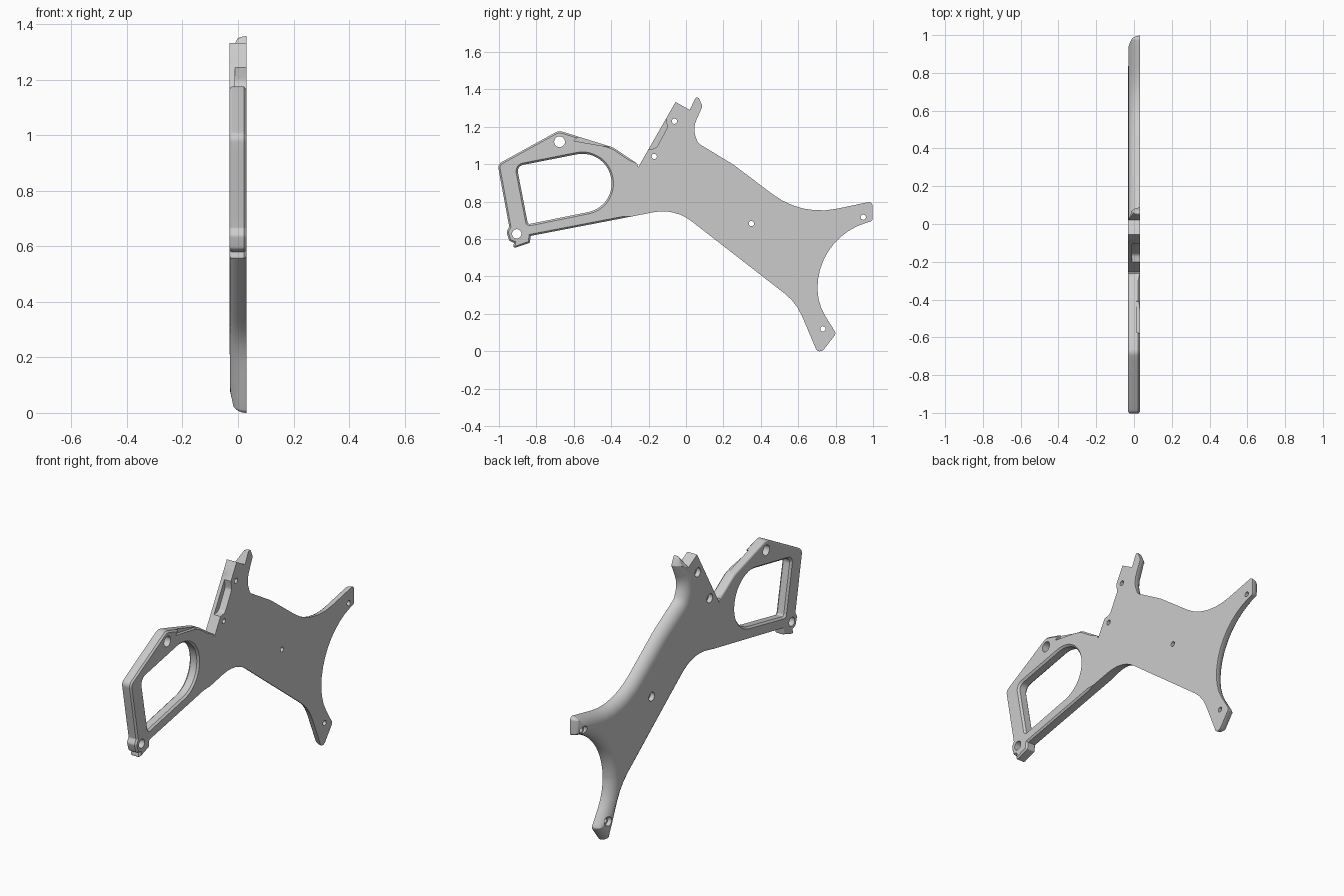
import bpy, bmesh, math
from mathutils import Vector

cube = bpy.data.objects.get("Cube")
if cube:
    bpy.data.objects.remove(cube)

HALF = 0.0305                      # half thickness of the plate

grey = bpy.data.materials.new("plain grey")
grey.use_nodes = True
grey.diffuse_color = (0.6, 0.6, 0.6, 1)
grey.node_tree.nodes["Principled BSDF"].inputs["Base Color"].default_value = grey.diffuse_color


def rounded(corners, step=0.04):
    """Closed outline with an arc at each (y, z, radius) corner and evenly split straights."""
    pts = []
    count = len(corners)
    for i, (y, z, r) in enumerate(corners):
        p = Vector((y, z))
        a = (p - Vector(corners[i - 1][:2])).normalized()
        b = (Vector(corners[(i + 1) % count][:2]) - p).normalized()
        turn = math.atan2(a.x * b.y - a.y * b.x, a.dot(b))
        if r == 0 or abs(turn) < 0.02:
            pts.append(p)
            continue
        side = 1 if turn > 0 else -1
        start = p - a * r * math.tan(abs(turn) / 2)
        centre = start + Vector((-a.y, a.x)) * r * side
        n = max(2, int(abs(turn) / 0.14))
        for k in range(n + 1):
            ang = turn * k / n
            v = start - centre
            c, s = math.cos(ang), math.sin(ang)
            pts.append(centre + Vector((v.x * c - v.y * s, v.x * s + v.y * c)))
    out = []
    for i, p in enumerate(pts):
        q = pts[(i + 1) % len(pts)]
        n = max(1, int((q - p).length / step))
        out += [p.lerp(q, k / n) for k in range(n)]
    return out


def inward(pts):
    """Mitred inward direction at each outline point."""
    dirs = []
    for i, p in enumerate(pts):
        a = (p - pts[i - 1]).normalized()
        b = (pts[(i + 1) % len(pts)] - p).normalized()
        m, n = Vector((-a.y, a.x)), Vector((-b.y, b.x))
        dirs.append((m + n) / max(0.4, 1 + m.dot(n)))
    return dirs


def edge_distance(p, pts):
    best = 9
    for i, a in enumerate(pts):
        d = a - pts[i - 1]
        t = min(1, max(0, (p - pts[i - 1]).dot(d) / d.length_squared))
        best = min(best, (pts[i - 1] + d * t - p).length)
    return best


def loft(name, rings):
    """Solid through rings of 3D points, capped at both ends."""
    bm = bmesh.new()
    loops = [[bm.verts.new(p) for p in ring] for ring in rings]
    for low, high in zip(loops, loops[1:]):
        for i in range(len(low)):
            bm.faces.new((low[i - 1], low[i], high[i], high[i - 1]))
    caps = [bm.faces.new(loops[0][::-1]), bm.faces.new(loops[-1])]
    bm.normal_update()
    bmesh.ops.triangulate(bm, faces=caps, ngon_method="EAR_CLIP")
    bmesh.ops.remove_doubles(bm, verts=bm.verts, dist=0.00005)
    bmesh.ops.recalc_face_normals(bm, faces=bm.faces)
    mesh = bpy.data.meshes.new(name)
    bm.to_mesh(mesh)
    bm.free()
    obj = bpy.data.objects.new(name, mesh)
    bpy.context.collection.objects.link(obj)
    mesh.materials.append(grey)
    return obj


def prism(name, pts, x0, x1):
    return loft(name, [[(x, p[0], p[1]) for p in pts] for x in (x0, x1)])


def disc(y, z, r, n=24):
    return [(y + r * math.cos(math.tau * k / n), z + r * math.sin(math.tau * k / n)) for k in range(n)]


def cut(target, cutter):
    mod = target.modifiers.new("cut", "BOOLEAN")
    mod.operation, mod.solver, mod.object = "DIFFERENCE", "EXACT", cutter
    bpy.context.view_layer.objects.active = target
    bpy.ops.object.modifier_apply(modifier=mod.name)
    bpy.data.objects.remove(cutter)


def edge_radius(y, z):
    """Fine rounding on the guard, none on the rail, full rounding on the stock."""
    if z > 0.95 and y < 0.03:
        return 0.0 if y > -0.3 else 0.012
    return 0.012 + 0.053 * min(1, max(0, (y + 0.2) / 0.25))


# Plate outline: lower edge, butt, upper edge, prong, rail, guard
outline = rounded([
    (-.925, .55, .008), (-.835, .58, .008), (-.83, .617, 0), (-.06, .765, .25),
    (.59, .26, .3), (.7, 0, .02), (.73, 0, .03), (.803, .095, .02),
    (.703, .255, .28), (.703, .61, .365), (.997, .697, .015), (.997, .802, .02),
    (.619, .723, .42), (.25, 1, .3), (.065, 1.112, .05), (.035, 1.19, .12),
    (.088, 1.31, .012), (.06, 1.374, .012), (.02, 1.29, 0), (-.056, 1.333, 0),
    (-.255, .985, 0), (-.262, 1.004, 0), (-.39, 1.09, .1), (-.68, 1.18, .05),
    (-1.007, 1, .035), (-.945, .665, .01), (-.96, .64, .02), (-.945, .59, .02),
    (-.92, .58, 0)])
dirs = inward(outline)
radii = [edge_radius(*p) for p in outline]

# Keep each inset short of the middle of narrow parts
limits = []
for p, d, r in zip(outline, dirs, radii):
    reach = r
    for k in range(1, 13):
        s = r * k / 12
        if r and edge_distance(p + d * s, outline) < 0.93 * s:
            reach = 0.85 * r * (k - 1) / 12
            break
    limits.append(reach)

# Flat face, then the wall, then the rounded far edge
chamfer = [0.009 if 0 < r < 0.013 and p.x < -0.3 else 0 for p, r in zip(outline, radii)]
rings = [[(HALF, *(p + d * c)) for p, d, c in zip(outline, dirs, chamfer)],
         [(HALF - c, *p) for p, c in zip(outline, chamfer)]]
STEPS = 7
for k in range(STEPS + 1):
    ring = []
    for p, d, r, lim in zip(outline, dirs, radii, limits):
        s = min(lim, r * (1 - math.cos(math.pi / 2 * k / STEPS)))
        depth = min(r, 2 * HALF - 0.003)
        rise = math.sqrt(max(0, 1 - (1 - s / r) ** 2)) if r else 1
        ring.append((-HALF + depth * (1 - rise), *(p + d * s)))
    rings.append(ring)
frame = loft("stock_plate", rings)

# Guard window with flared rims
window = rounded([(-.845, .679, .012), (-.372, .775, .155), (-.43, 1.083, .155), (-.905, .99, .035)])
flare = inward(window)
cut(frame, loft("window_cutter", [
    [(x, *(p - d * s)) for p, d in zip(window, flare)]
    for x, s in ((-.036, .015), (-.02, 0), (.02, 0), (.036, .015))]))

# Pin holes and counterbored screw holes
for y, z, r in ((-.676, 1.12, .029), (-.905, .628, .025)):
    cut(frame, prism("pin_cutter", disc(y, z, r), -.1, .1))
for y, z in ((-.062, 1.23), (-.17, 1.042), (.35, .683), (.948, .717), (.732, .12)):
    cut(frame, prism("screw_cutter", disc(y, z, .014), -.1, .1))
    cut(frame, prism("counterbore_cutter", disc(y, z, .025), -.1, -.005))

# Pocket in the rail and shallow relief on top of the guard
pocket = rounded([(-.28, 1.07, 0), (-.16, 1.085, .03), (-.1, 1.195, .03), (-.108, 1.25, 0), (-.25, 1.27, 0)])
cut(frame, prism("pocket_cutter", pocket, -.01, .1))
relief = [(-.6, 1.125), (-.41, 1.092), (-.38, 1.12), (-.55, 1.17)]
cut(frame, prism("relief_cutter", relief, .012, .1))

# Smooth curves, crisp edges
bpy.ops.object.select_all(action="DESELECT")
frame.select_set(True)
bpy.context.view_layer.objects.active = frame
bpy.ops.object.shade_smooth_by_angle(angle=math.radians(30))
